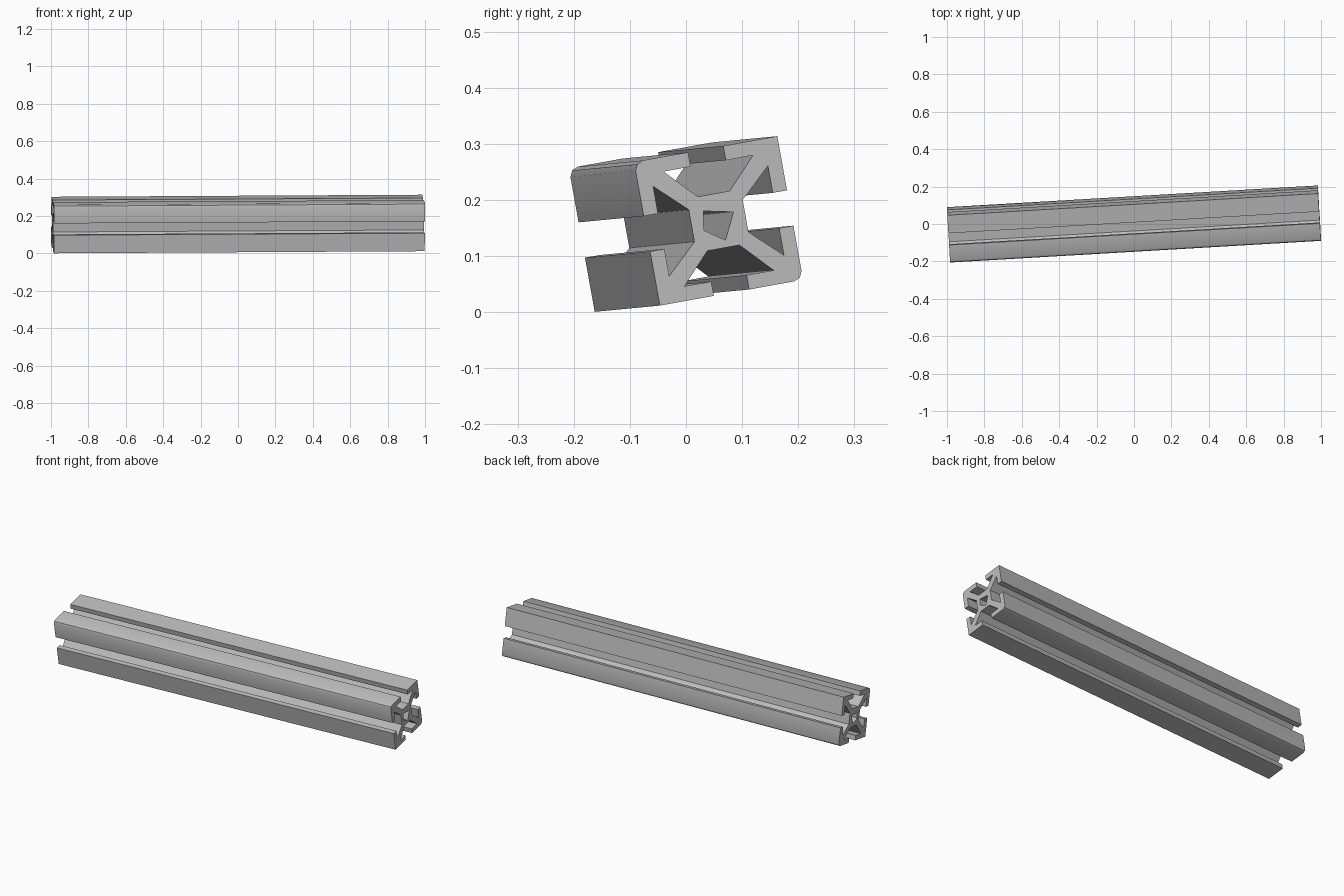
import bpy, bmesh
from math import radians
from mathutils import Matrix, Vector

if "Cube" in bpy.data.objects:
    bpy.data.objects.remove(bpy.data.objects["Cube"])

LENGTH = 1.986
HALF = 0.13

# Aluminium colour
metal = bpy.data.materials.new("aluminium_grey")
metal.use_nodes = True
metal.diffuse_color = (0.5, 0.5, 0.5, 1)
metal.node_tree.nodes["Principled BSDF"].inputs["Base Color"].default_value = (0.5, 0.5, 0.5, 1)

# One side of the slotted section: lip, undercut slot, core, slot, lip
slot_side = [(HALF, -0.032), (0.104, -0.032), (0.104, -0.081), (0.049, -0.029),
             (0.049, 0.029), (0.104, 0.081), (0.104, 0.032), (HALF, 0.032)]
sharp_corner = [(HALF, -HALF)]
round_corner = [(0.114, -HALF), (0.125, -0.125), (HALF, -0.114)]
# Uneven four-sided bore through the core
bore = [(-0.023, 0.022), (0.029, 0.011), (0.006, -0.036), (-0.029, -0.012)]

# Turn the side four times; two opposite corners are rounded
outline = []
for k in range(4):
    turn = Matrix.Rotation(radians(90 * k), 2)
    corner = sharp_corner if k % 2 else round_corner
    outline += [turn @ Vector(p) for p in corner + slot_side]

bm = bmesh.new()


def add_loop(points):
    verts = [bm.verts.new((-LENGTH / 2, p[0], p[1])) for p in points]
    return [bm.edges.new((a, b)) for a, b in zip(verts, verts[1:] + verts[:1])]


# Fill the section around the bore and extrude it along the rail
edges = add_loop(outline) + add_loop(bore)
bmesh.ops.triangle_fill(bm, use_beauty=True, use_dissolve=False, edges=edges)
result = bmesh.ops.extrude_face_region(bm, geom=bm.faces[:], use_keep_orig=True)
moved = [g for g in result["geom"] if isinstance(g, bmesh.types.BMVert)]
bmesh.ops.translate(bm, verts=moved, vec=(LENGTH, 0, 0))
bmesh.ops.recalc_face_normals(bm, faces=bm.faces[:])

mesh = bpy.data.meshes.new("slotted_rail")
bm.to_mesh(mesh)
bm.free()
mesh.materials.append(metal)
rail = bpy.data.objects.new("slotted_rail", mesh)
bpy.context.collection.objects.link(rail)

# Slight roll, pitch and yaw of the lying rail
rail.rotation_euler = (radians(10.2), radians(-0.32), radians(3.35))
rail.location = (0, 0, 0.157)

bpy.context.view_layer.objects.active = rail
rail.select_set(True)
bpy.ops.object.shade_smooth_by_angle(angle=radians(30))
